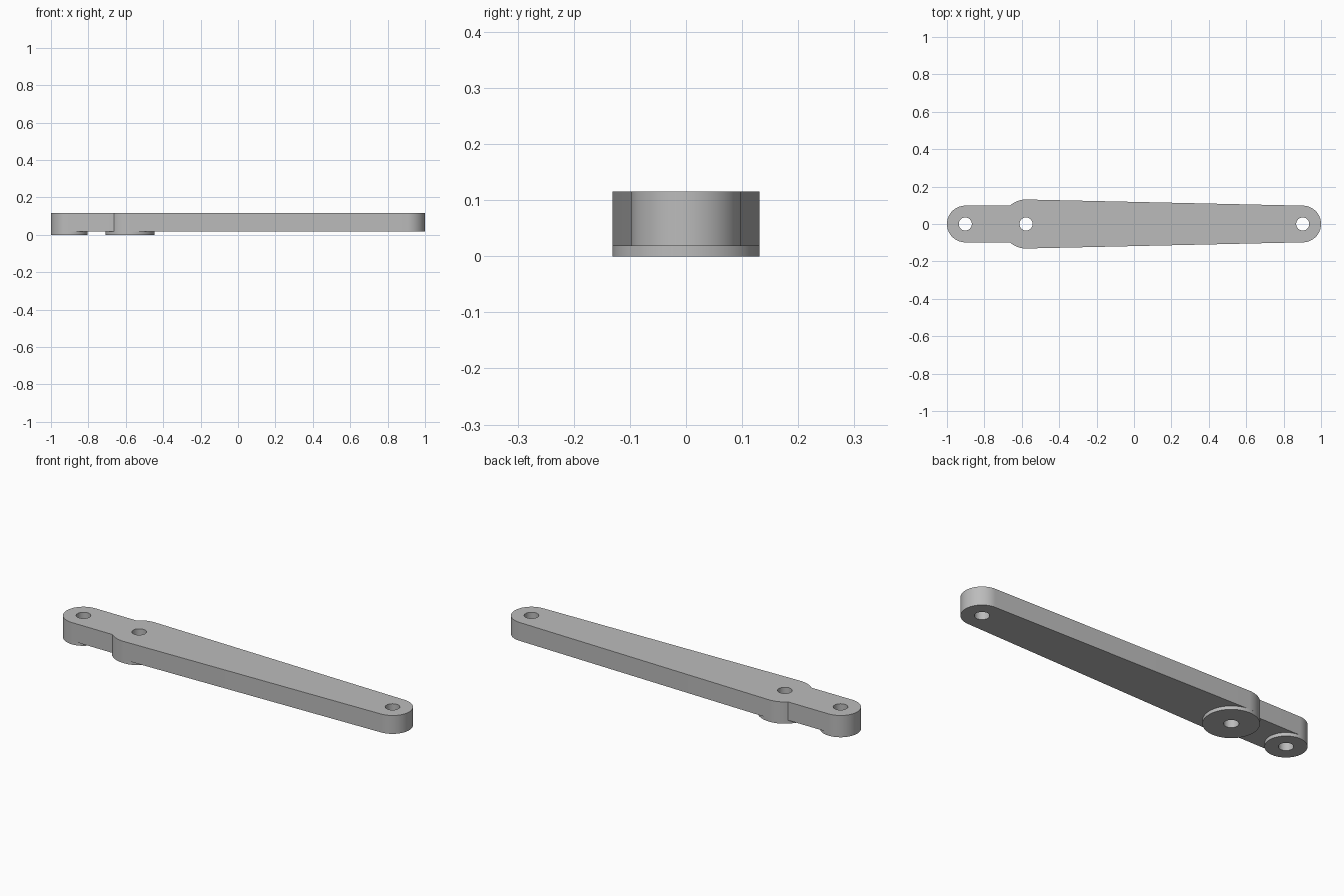
import bpy, bmesh
from math import pi, cos, sin, acos, asin, radians

cube = bpy.data.objects.get("Cube")
if cube:
    bpy.data.objects.remove(cube, do_unlink=True)

END_X, END_R = 0.902, 0.098      # rounded ends
HUB_X, HUB_R = -0.577, 0.131     # wide pivot hub
HOLE_R = 0.035
PAD_TOP, BODY_TOP = 0.018, 0.115

grey = bpy.data.materials.new("plain grey")
grey.use_nodes = True
colour = (0.5, 0.5, 0.5, 1)
grey.diffuse_color = colour
grey.node_tree.nodes["Principled BSDF"].inputs["Base Color"].default_value = colour


def arc(cx, r, start, end, steps):
    """Points along an arc, both ends included."""
    angles = [start + (end - start) * i / steps for i in range(steps + 1)]
    return [(cx + r * cos(a), r * sin(a)) for a in angles]


def circle(cx, r, steps=64):
    return arc(cx, r, 0, 2 * pi, steps)[:-1]


def plate(name, loops, z0, z1):
    """Extrude an outline with holes between two heights."""
    bm = bmesh.new()
    edges = []
    for loop in loops:
        verts = [bm.verts.new((x, y, z0)) for x, y in loop]
        edges += [bm.edges.new((v, verts[i - 1])) for i, v in enumerate(verts)]
    bmesh.ops.triangle_fill(bm, use_beauty=True, edges=edges)
    result = bmesh.ops.extrude_face_region(bm, geom=bm.faces[:], use_keep_orig=True)
    top = [g for g in result["geom"] if isinstance(g, bmesh.types.BMVert)]
    bmesh.ops.translate(bm, verts=top, vec=(0, 0, z1 - z0))
    bmesh.ops.recalc_face_normals(bm, faces=bm.faces[:])
    mesh = bpy.data.meshes.new(name)
    bm.to_mesh(mesh)
    bm.free()
    mesh.materials.append(grey)
    obj = bpy.data.objects.new(name, mesh)
    bpy.context.collection.objects.link(obj)
    bpy.ops.object.select_all(action="DESELECT")
    obj.select_set(True)
    bpy.context.view_layer.objects.active = obj
    bpy.ops.object.shade_smooth_by_angle(angle=radians(30))


# Arm outline: rounded tip, tangent taper to the hub, straight neck, rounded tail
taper = acos((HUB_R - END_R) / (END_X - HUB_X))
neck = pi - asin(END_R / HUB_R)
outline = (arc(END_X, END_R, -taper, taper, 40)
           + arc(HUB_X, HUB_R, taper, neck, 14)
           + arc(-END_X, END_R, pi / 2, 3 * pi / 2, 40)
           + arc(HUB_X, HUB_R, -neck, -taper, 14))
holes = [circle(x, HOLE_R, 40) for x in (-END_X, HUB_X, END_X)]
plate("lever_arm", [outline] + holes, PAD_TOP, BODY_TOP)

# Raised bearing pads underneath
for name, x, r in (("tail_pad", -END_X, END_R), ("hub_pad", HUB_X, HUB_R)):
    plate(name, [circle(x, r), circle(x, HOLE_R, 40)], 0, PAD_TOP)
